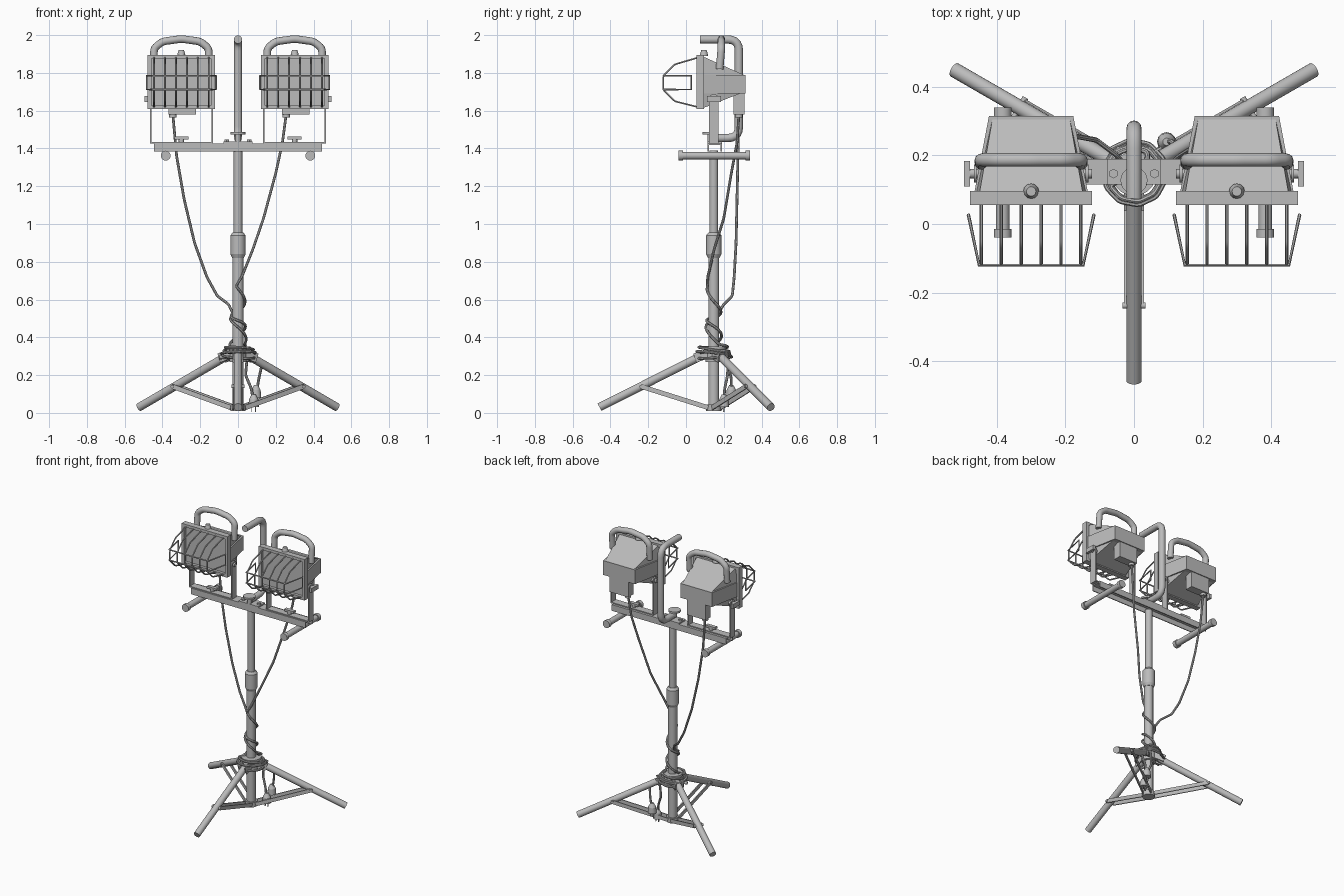
import bpy, bmesh, math
from math import sin, cos, pi, radians
from mathutils import Vector, Matrix

if "Cube" in bpy.data.objects:
    bpy.data.objects.remove(bpy.data.objects["Cube"])

grey = bpy.data.materials.new("light_grey")
grey.use_nodes = True
grey.diffuse_color = (0.5, 0.5, 0.5, 1)
grey.node_tree.nodes["Principled BSDF"].inputs["Base Color"].default_value = (0.5, 0.5, 0.5, 1)


def finish(obj, smooth=False):
    obj.data.materials.append(grey)
    bpy.ops.object.select_all(action='DESELECT')
    obj.select_set(True)
    bpy.context.view_layer.objects.active = obj
    if smooth:
        bpy.ops.object.shade_smooth_by_angle(angle=radians(40))
    return obj


def from_bmesh(name, bm, smooth=False):
    bmesh.ops.recalc_face_normals(bm, faces=bm.faces)
    mesh = bpy.data.meshes.new(name)
    bm.to_mesh(mesh)
    bm.free()
    obj = bpy.data.objects.new(name, mesh)
    bpy.context.collection.objects.link(obj)
    return finish(obj, smooth)


def box(name, center, size, turn=None):
    bm = bmesh.new()
    bmesh.ops.create_cube(bm, size=1)
    bmesh.ops.scale(bm, vec=size, verts=bm.verts)
    bm.transform(Matrix.Translation(center) @ (turn or Matrix()))
    return from_bmesh(name, bm)


def rod(name, a, b, r, r2=None, sides=20):
    a, b = Vector(a), Vector(b)
    bm = bmesh.new()
    bmesh.ops.create_cone(bm, cap_ends=True, segments=sides, radius1=r,
                          radius2=r if r2 is None else r2, depth=(b - a).length)
    turn = (b - a).to_track_quat('Z', 'Y').to_matrix().to_4x4()
    bm.transform(Matrix.Translation((a + b) / 2) @ turn)
    return from_bmesh(name, bm, True)


def strip(name, a, b, width, height):
    # flat bar between two points, height measured upward
    a, b = Vector(a), Vector(b)
    d = (b - a).normalized()
    side = d.cross(Vector((0, 0, 1))).normalized()
    turn = Matrix((d, side, side.cross(d))).transposed().to_4x4()
    return box(name, (a + b) / 2, ((b - a).length, width, height), turn)


def tube(name, points, r, closed=False, bevel=0, detail=2):
    # round corners of the path, then sweep a circle along it
    pts = [Vector(p) for p in points]
    path = []
    for i, p in enumerate(pts):
        if bevel and 0 < i < len(pts) - 1:
            a = p + (pts[i - 1] - p).normalized() * bevel
            b = p + (pts[i + 1] - p).normalized() * bevel
            path += [a.lerp(p, t).lerp(p.lerp(b, t), t) for t in (k / 5 for k in range(6))]
        else:
            path.append(p)
    curve = bpy.data.curves.new(name, 'CURVE')
    curve.dimensions = '3D'
    curve.bevel_depth, curve.bevel_resolution = r, detail
    curve.use_fill_caps = True
    spline = curve.splines.new('POLY')
    spline.points.add(len(path) - 1)
    for sp, p in zip(spline.points, path):
        sp.co = (*p, 1)
    spline.use_cyclic_u = closed
    obj = bpy.data.objects.new(name, curve)
    bpy.context.collection.objects.link(obj)
    finish(obj)
    bpy.ops.object.convert(target='MESH')
    return finish(bpy.context.object, True) if not obj.data.materials else smooth_only(bpy.context.object)


def smooth_only(obj):
    bpy.ops.object.shade_smooth_by_angle(angle=radians(40))
    return obj


def wedge(name, cx, low, high):
    # solid between two outlines, each (z, front_y, front_half, back_y, back_half)
    bm = bmesh.new()
    for z, fy, fh, by, bh in (low, high):
        for x, y in ((-fh, fy), (fh, fy), (bh, by), (-bh, by)):
            bm.verts.new((cx + x, y, z))
    bmesh.ops.convex_hull(bm, input=bm.verts)
    return from_bmesh(name, bm)


PY = 0.147  # depth of the pole axis

# Pole
rod("lower_pole", (0, PY, 0.01), (0, PY, 0.85), 0.029)
rod("upper_pole", (0, PY, 0.85), (0, PY, 1.39), 0.023)
rod("pole_collar", (0, PY, 0.84), (0, PY, 0.94), 0.04)
rod("collar_lower_taper", (0, PY, 0.82), (0, PY, 0.84), 0.031, 0.04)
rod("collar_upper_taper", (0, PY, 0.94), (0, PY, 0.955), 0.04, 0.028)

# Tripod
rod("hub", (0, PY, 0.27), (0, PY, 0.335), 0.045)
rod("hub_disc", (0, PY, 0.335), (0, PY, 0.352), 0.065)
rod("foot_ring", (0, PY, 0.01), (0, PY, 0.045), 0.04)
for k, angle in enumerate((-90, 30, 150)):
    d = Vector((cos(radians(angle)), sin(radians(angle)), 0))
    s = Vector((-d.y, d.x, 0)) * 0.026
    at = lambda dist, z: Vector((0, PY, z)) + d * dist
    rod(f"leg_{k}", at(0.04, 0.315), at(0.605, 0.03), 0.022)
    for m in (-1, 1):
        strip(f"brace_{k}_{m}", at(0.385, 0.14) + s * m, at(0.03, 0.028) + s * m, 0.007, 0.025)
        strip(f"hub_lug_{k}_{m}", at(0.03, 0.315) + s * m, at(0.1, 0.29) + s * m, 0.007, 0.05)
    rod(f"brace_pin_{k}", at(0.385, 0.14) - s * 1.3, at(0.385, 0.14) + s * 1.3, 0.009)
rod("hub_bolt", (-0.03, PY, 0.295), (-0.1, PY - 0.02, 0.295), 0.01)

# Crossbar as an open channel with handles beneath
box("crossbar_top", (0, PY + 0.005, 1.423), (0.89, 0.075, 0.008))
for m in (-1, 1):
    box(f"crossbar_wall_{m}", (0, PY + 0.005 + m * 0.0345, 1.404), (0.89, 0.006, 0.04))
    x = 0.383 * m
    rod(f"grip_tube_{m}", (x, -0.035, 1.362), (x, 0.33, 1.362), 0.02)
    for y in (-0.04, 0.315):
        rod(f"grip_cap_{m}_{y}", (x, y, 1.362), (x, y + 0.025, 1.362), 0.026)
    rod(f"plate_bolt_{m}", (0.06 * m, PY, 1.43), (0.06 * m, PY, 1.447), 0.014, sides=6)

# Carrying hook
box("hook_plate", (0, PY + 0.005, 1.431), (0.155, 0.075, 0.01))
tube("hook", [(0, 0.13, 1.455), (0, 0.28, 1.455), (0, 0.28, 1.977), (0, 0.075, 1.977)],
     0.022, bevel=0.06, detail=4)
rod("hook_bolt", (0, PY - 0.02, 1.43), (0, PY - 0.02, 1.48), 0.014)
rod("hook_knob", (0, PY - 0.02, 1.475), (0, PY - 0.02, 1.488), 0.04, sides=12)


def wing_nut(name, c, axis):
    c, axis = Vector(c), Vector(axis)
    rod(name + "_stem", c, c + axis * 0.025, 0.014, sides=12)
    flat = (0.018, 0.074, 0.03) if axis.x else (0.074, 0.026, 0.014)
    box(name + "_wings", c + axis * 0.022, flat)


def lamp(tag, cx, out):
    # Housing
    y = 0.09
    wedge(f"{tag}_housing_band", cx, (1.69, y, 0.166, 0.315, 0.123), (1.79, y, 0.166, 0.315, 0.123))
    wedge(f"{tag}_housing_top", cx, (1.79, y, 0.16, 0.305, 0.113), (1.885, y, 0.15, y + 0.004, 0.15))
    wedge(f"{tag}_housing_bottom", cx, (1.615, y, 0.15, y + 0.004, 0.15), (1.69, y, 0.16, 0.285, 0.118))
    box(f"{tag}_junction_box", (cx + 0.005, 0.28, 1.638), (0.145, 0.058, 0.115))
    # Front frame and glass
    for m in (-1, 1):
        box(f"{tag}_frame_side_{m}", (cx + m * 0.168, 0.076, 1.752), (0.02, 0.04, 0.288))
        box(f"{tag}_frame_rail_{m}", (cx, 0.076, 1.752 + m * 0.134), (0.356, 0.04, 0.02))
    box(f"{tag}_glass", (cx, 0.083, 1.752), (0.33, 0.015, 0.26))
    rod(f"{tag}_latch", (cx, 0.095, 1.89), (cx, 0.095, 1.922), 0.023, 0.014, 12)
    # Arched handle
    h = [(-0.145, 0.178, 1.82), (-0.145, 0.187, 1.93), (-0.1, 0.187, 1.966), (0, 0.187, 1.98)]
    h += [(-x, yy, z) for x, yy, z in h[-2::-1]]
    tube(f"{tag}_handle", [(cx + x, yy, z) for x, yy, z in h], 0.02, bevel=0.02, detail=4)
    # Wire guard
    side = [(0.06, 1.88), (-0.06, 1.845), (-0.12, 1.785), (-0.12, 1.71), (-0.06, 1.65), (0.06, 1.62)]
    for i in range(6):
        x = cx - 0.145 + i * 0.058
        tube(f"{tag}_guard_wire_{i}", [(x, yy, z) for yy, z in side], 0.005, bevel=0.012, detail=1)
    hoop = [(-0.183, 0.027), (-0.152, -0.12), (0.152, -0.12), (0.183, 0.027)]
    tube(f"{tag}_guard_hoop", [(cx + x, yy, 1.785) for x, yy in hoop]
         + [(cx + x, yy, 1.712) for x, yy in hoop[::-1]], 0.005, closed=True, detail=1)
    # Yoke with tilt knob and clamp nut
    for m in (-1, 1):
        box(f"{tag}_yoke_arm_{m}", (cx + m * 0.163, PY, 1.545), (0.008, 0.052, 0.235))
        rod(f"{tag}_yoke_end_{m}", (cx + m * 0.159, PY, 1.662), (cx + m * 0.167, PY, 1.662), 0.026)
        rod(f"{tag}_pivot_{m}", (cx + m * 0.14, PY, 1.662), (cx + m * 0.178, PY, 1.662), 0.014)
    box(f"{tag}_yoke_base", (cx, PY, 1.43), (0.334, 0.052, 0.008))
    wing_nut(f"{tag}_tilt_knob", (cx + out * 0.165, PY, 1.662), (out, 0, 0))
    wing_nut(f"{tag}_clamp_nut", (cx, PY, 1.433), (0, 0, 1))
    rod(f"{tag}_cable_gland", (cx - 0.045, 0.28, 1.565), (cx - 0.045, 0.28, 1.585), 0.02, sides=12)


lamp("right_lamp", -0.3, -1)
lamp("left_lamp", 0.3, 1)


# Cables winding down the pole and ending in plugs
def coil(z0, z1, r0, r1, turns, start):
    n = int(turns * 10)
    return [(r * cos(a), PY + r * sin(a), z0 + (z1 - z0) * t + 0.012 * sin(a * 0.9 + start))
            for t, r, a in ((i / n, r0 + (r1 - r0) * i / n, start + 2 * pi * turns * i / n)
                            for i in range(n + 1))]


tube("right_cable", [(-0.345, 0.28, 1.58), (-0.325, 0.275, 1.36), (-0.285, 0.27, 1.13),
                     (-0.23, 0.265, 0.9), (-0.165, 0.255, 0.72), (-0.11, 0.245, 0.62),
                     (-0.05, 0.2, 0.575)]
     + coil(0.54, 0.36, 0.037, 0.045, 1.2, 2.4) + coil(0.34, 0.3, 0.08, 0.1, 1.9, 3.6)
     + [(0.13, 0.22, 0.27), (0.11, 0.24, 0.18), (0.1, 0.24, 0.12)], 0.0075, bevel=0.012)
tube("left_cable", [(0.255, 0.28, 1.58), (0.235, 0.27, 1.43), (0.2, 0.24, 1.27), (0.135, 0.2, 1.03),
                    (0.08, 0.15, 0.87), (0.02, 0.115, 0.72)]
     + coil(0.66, 0.37, 0.037, 0.045, 1.4, 4.4) + coil(0.345, 0.29, 0.075, 0.09, 2, 1)
     + [(0.04, 0.22, 0.2), (0.07, 0.205, 0.13), (0.08, 0.2, 0.07)], 0.0075, bevel=0.012)
for name, x, y, z in (("plug_a", 0.095, 0.24, 0.085), ("plug_b", 0.083, 0.2, 0.035)):
    rod(name + "_neck", (x, y, z + 0.035), (x, y, z + 0.062), 0.025, 0.011, 12)
    rod(name + "_body", (x, y, z - 0.005), (x, y, z + 0.035), 0.028, 0.025, 12)
    for m in (-1, 1):
        box(f"{name}_prong_{m}", (x + m * 0.01, y, z - 0.016), (0.004, 0.01, 0.03))
